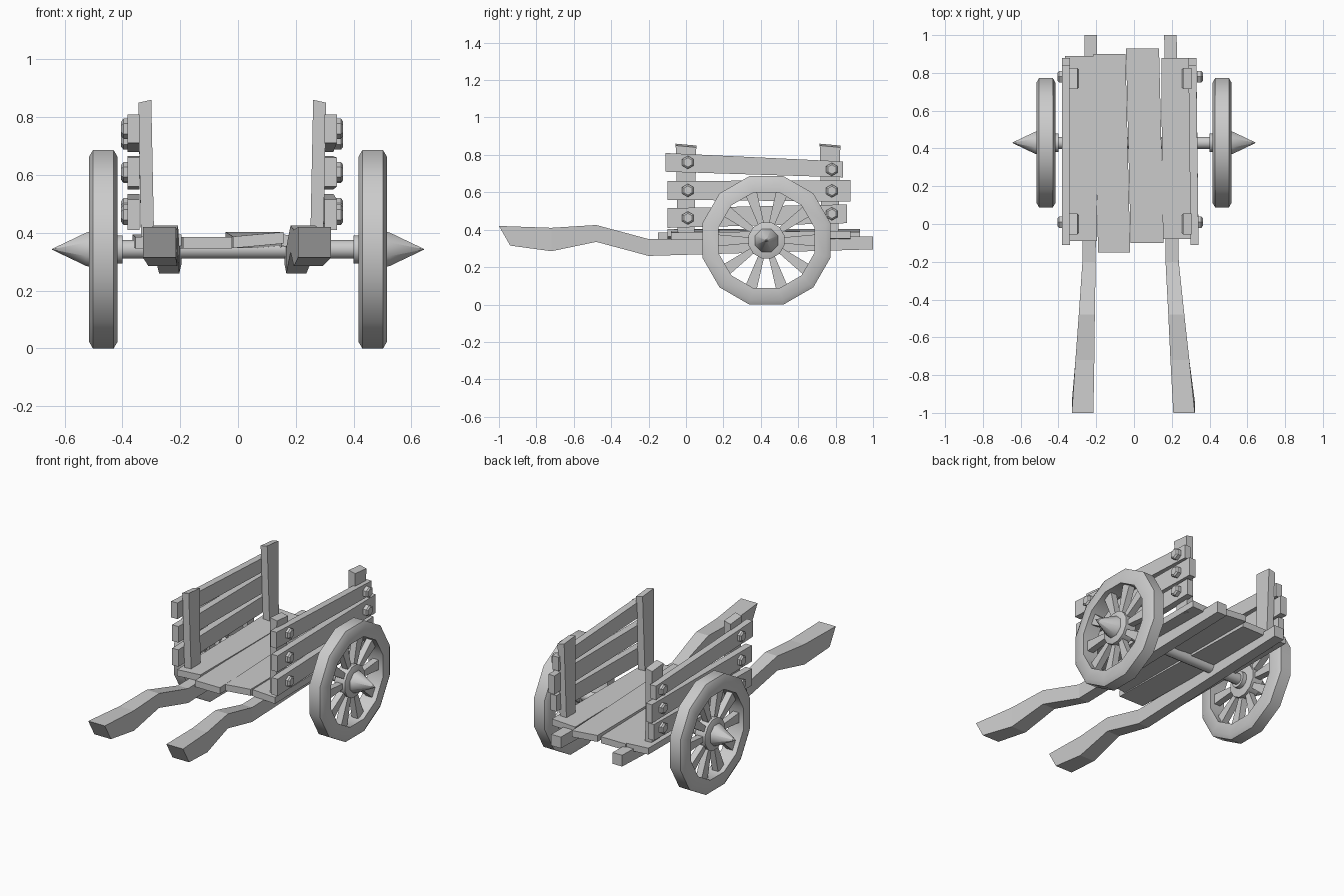
import bpy, bmesh, math
from mathutils import Vector

if "Cube" in bpy.data.objects:
    bpy.data.objects.remove(bpy.data.objects["Cube"], do_unlink=True)

GREY = bpy.data.materials.new("weathered grey")
GREY.use_nodes = True
GREY.diffuse_color = (0.6, 0.6, 0.6, 1)
GREY.node_tree.nodes["Principled BSDF"].inputs["Base Color"].default_value = (0.6, 0.6, 0.6, 1)


def finish(name, bm, smooth=None):
    bmesh.ops.recalc_face_normals(bm, faces=bm.faces)
    mesh = bpy.data.meshes.new(name)
    bm.to_mesh(mesh)
    bm.free()
    mesh.materials.append(GREY)
    obj = bpy.data.objects.new(name, mesh)
    bpy.context.collection.objects.link(obj)
    if smooth:
        bpy.ops.object.select_all(action="DESELECT")
        obj.select_set(True)
        bpy.context.view_layer.objects.active = obj
        bpy.ops.object.shade_smooth_by_angle(angle=math.radians(smooth))
    return obj


def loft(name, rings, closed=False, smooth=None):
    """Skin a row of equal rings; cap the ends, or join last to first."""
    bm = bmesh.new()
    rows = [[bm.verts.new(p) for p in ring] for ring in rings]
    pairs = list(zip(rows, rows[1:]))
    if closed:
        pairs.append((rows[-1], rows[0]))
    else:
        bm.faces.new(rows[0])
        bm.faces.new(rows[-1])
    for a, b in pairs:
        for i in range(len(a)):
            j = (i + 1) % len(a)
            bm.faces.new((a[i], a[j], b[j], b[i]))
    return finish(name, bm, smooth)


def beam(name, sections):
    """Timber running along y; section = y, centre x, width, bottom z, top z, z tilt."""
    rings = []
    for y, x, w, low, high, tilt in sections:
        h = w / 2
        rings.append([(x - h, y, low - tilt), (x + h, y, low + tilt),
                      (x + h, y, high + tilt), (x - h, y, high - tilt)])
    return loft(name, rings)


def lathe(name, profile, sides, centre, closed=False, smooth=None):
    """Turn a profile of (x, radius) about an axis along x."""
    c = Vector(centre)
    rings = []
    for x, r in profile:
        turn = [(i + 0.5) * math.tau / sides for i in range(sides)]
        rings.append([c + Vector((x, r * math.cos(a), r * math.sin(a))) for a in turn])
    return loft(name, rings, closed, smooth)


# Shafts with bent handles: y, bottom, top, width
bends = [(-0.2, 0.26, 0.35, 0.07), (-0.48, 0.335, 0.425, 0.085), (-0.72, 0.285, 0.41, 0.1)]
for name, tip, bend, tail in (("right_shaft", -0.272, -0.238, -0.228),
                              ("left_shaft", 0.265, 0.202, 0.193)):
    rows = [(1, tail, 0.066, 0.295, 0.365, 0)]
    for y, low, high, w in bends:
        t = (-0.2 - y) / 0.8
        rows.append((y, bend + (tip - bend) * t, w, low, high, 0))
    shaft = beam(name, rows + [(-0.97, tip, 0.114, 0.315, 0.42, 0)])
    # undercut the handle end
    for v in shaft.data.vertices:
        if v.co.y < -0.9:
            v.co.y = -1 if v.co.z > 0.4 else -0.94

# Floor planks: front y, back y, front x, back x, width, bottom z, tilt
planks = [(-0.09, 0.89, -0.275, -0.285, 0.16, 0.35, 0.005),
          (-0.15, 0.9, -0.105, -0.13, 0.17, 0.345, 0),
          (-0.1, 0.93, 0.07, 0.045, 0.175, 0.355, 0.008),
          (-0.08, 0.88, 0.23, 0.225, 0.16, 0.35, -0.004)]
for n, (y0, y1, x0, x1, w, z, tilt) in enumerate(planks):
    beam(f"floor_plank_{n + 1}", [(y0, x0, w, z, z + 0.04, tilt),
                                  (y1, x1, w, z, z + 0.04, -tilt)])

# Sides: inner posts, three outer boards each, hexagonal bolts
boards = [(-0.1, 0.86, 0.41, 0.515, 0.435, 0.535),
          (-0.1, 0.88, 0.56, 0.66, 0.55, 0.665),
          (-0.11, 0.84, 0.71, 0.81, 0.68, 0.765)]
for side, s, inner in (("right", -1, 0.29), ("left", 1, 0.25)):
    for end, y in (("front", 0), ("back", 0.77)):
        rings = []
        for z, lean, half in ((0.36, 0, 0.045), (0.85, 0.01, 0.055)):
            a, b = s * (inner + lean), s * (inner + lean + 0.045)
            rings.append([(a, y - half, z + 0.01), (b, y - half, z),
                          (b, y + half, z - 0.01), (a, y + half, z)])
        loft(f"{side}_{end}_post", rings)
    mid = s * (inner + 0.071)
    for n, (y0, y1, a, b, c, d) in enumerate(boards):
        beam(f"{side}_board_{n + 1}", [(y0, mid, 0.042, a, b, 0),
                                       (y1, mid - 0.012 * (s > 0), 0.042, c, d, 0)])
        for y, z in ((0.01, (a + b) / 2), (0.78, (c + d) / 2)):
            lathe(f"{side}_bolt", [(0, 0.035), (s * 0.022, 0.035), (s * 0.03, 0.025)],
                  6, (mid + s * 0.013, y, z))

# Axle
HUB = Vector((0, 0.43, 0.343))
lathe("axle", [(-0.44, 0.033), (0.44, 0.033)], 12, HUB, smooth=40)

# Wheels: bevelled rim, hub, pointed cap and flared spokes
for side, s in (("right", -1), ("left", 1)):
    c = HUB + Vector((s * 0.466, 0, 0))
    rim = [(-0.05, 0.265), (-0.05, 0.33), (-0.036, 0.355),
           (0.036, 0.355), (0.05, 0.33), (0.05, 0.265)]
    lathe(f"{side}_wheel_rim", rim, 12, c, closed=True, smooth=32)
    lathe(f"{side}_hub", [(-s * 0.066, 0.05), (-s * 0.04, 0.05), (-s * 0.035, 0.1),
                          (s * 0.035, 0.1), (s * 0.045, 0.07)], 12, c, smooth=32)
    lathe(f"{side}_hub_cap", [(s * 0.04, 0.068), (s * 0.06, 0.062), (s * 0.178, 0.001)],
          8, c, smooth=60)
    for k in range(10):
        a = (k + 0.5) * math.tau / 10 - math.pi / 2
        out, across = Vector((0, math.cos(a), math.sin(a))), Vector((0, -math.sin(a), math.cos(a)))
        rings = []
        for r, w in ((0.08, 0.015), (0.28, 0.033)):
            rings.append([c + out * r + across * w * u + Vector((0.02 * v, 0, 0))
                          for u, v in ((-1, -1), (1, -1), (1, 1), (-1, 1))])
        loft(f"{side}_spoke_{k + 1}", rings)
